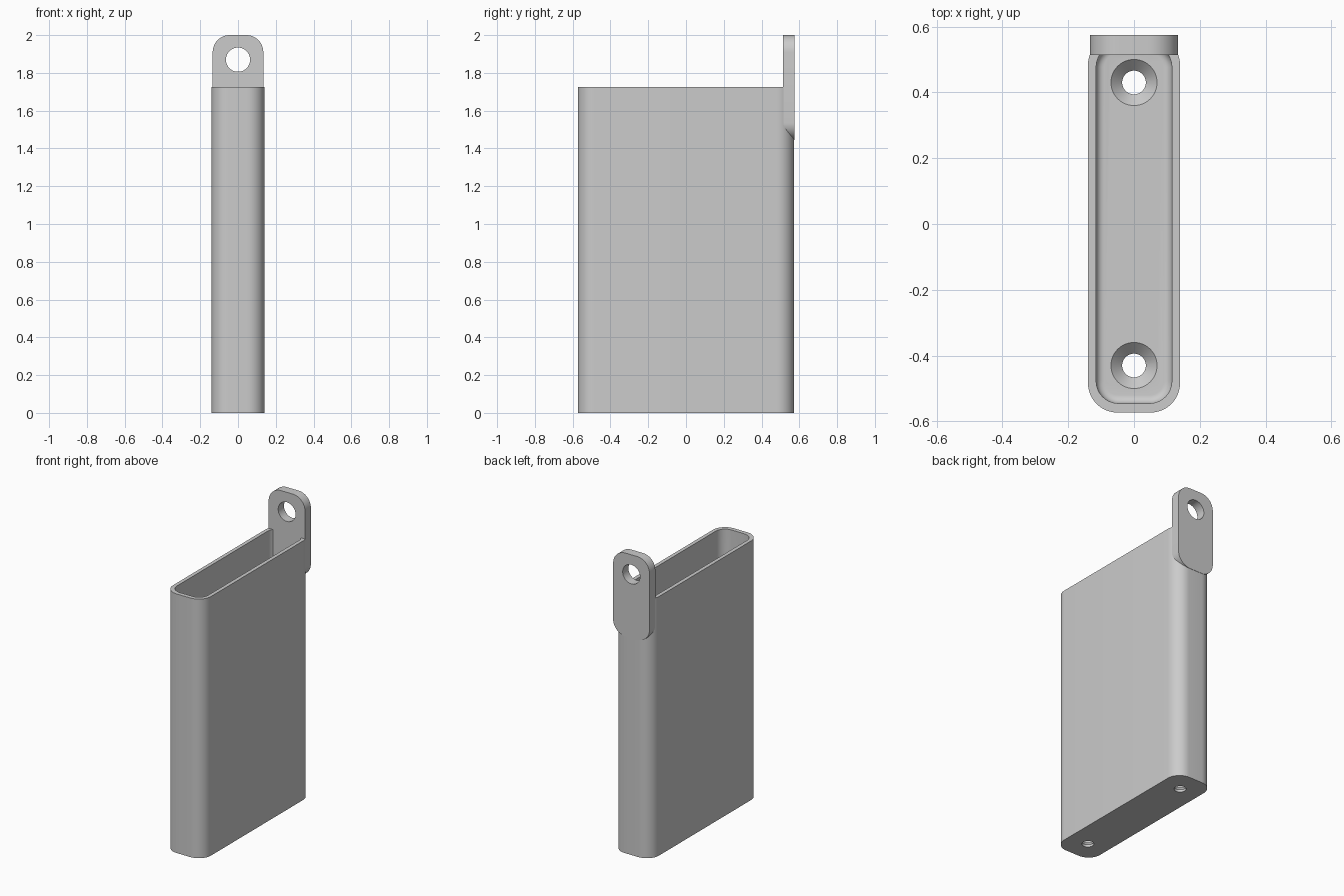
import bpy
import bmesh
from math import sin, cos, pi, radians
from mathutils import Matrix

if "Cube" in bpy.data.objects:
    bpy.data.objects.remove(bpy.data.objects["Cube"])

grey = bpy.data.materials.new("light grey")
grey.use_nodes = True
grey.diffuse_color = (0.6, 0.6, 0.6, 1)
grey.node_tree.nodes["Principled BSDF"].inputs["Base Color"].default_value = (0.6, 0.6, 0.6, 1)


def rounded_rect(hx, hy, r, steps=12):
    """Outline of a rectangle with rounded corners."""
    pts = []
    for i, (sx, sy) in enumerate([(1, 1), (-1, 1), (-1, -1), (1, -1)]):
        for k in range(steps + 1):
            a = (i + k / steps) * pi / 2
            pts.append((sx * (hx - r) + r * cos(a), sy * (hy - r) + r * sin(a)))
    return pts


def circle(r, n=48):
    return [(r * cos(2 * pi * i / n), r * sin(2 * pi * i / n)) for i in range(n)]


def loft(name, sections, matrix=Matrix()):
    """Closed solid through (outline, height) sections."""
    bm = bmesh.new()
    rings = [[bm.verts.new((x, y, z)) for x, y in pts] for pts, z in sections]
    n = len(rings[0])
    for low, high in zip(rings, rings[1:]):
        for i in range(n):
            j = (i + 1) % n
            bm.faces.new((low[i], low[j], high[j], high[i]))
    bm.faces.new(rings[0][::-1])
    bm.faces.new(rings[-1])
    bm.transform(matrix)
    bmesh.ops.recalc_face_normals(bm, faces=bm.faces)
    mesh = bpy.data.meshes.new(name)
    bm.to_mesh(mesh)
    bm.free()
    mesh.materials.append(grey)
    obj = bpy.data.objects.new(name, mesh)
    bpy.context.collection.objects.link(obj)
    return obj


def select(obj):
    bpy.ops.object.select_all(action="DESELECT")
    obj.select_set(True)
    bpy.context.view_layer.objects.active = obj


def cut(obj, cutter):
    mod = obj.modifiers.new("cut", "BOOLEAN")
    mod.operation = "DIFFERENCE"
    mod.solver = "EXACT"
    mod.object = cutter
    select(obj)
    bpy.ops.object.modifier_apply(modifier=mod.name)
    bpy.data.objects.remove(cutter)


HEIGHT, FLOOR, FILLET = 1.725, 0.05, 0.025

# Tall open holder
outline = rounded_rect(0.14, 0.573, 0.09)
holder = loft("holder_body", [(outline, 0), (outline, HEIGHT)])

# Cavity with a rounded floor edge
sections = []
for k in range(7):
    a = k / 6 * pi / 2
    inset = FILLET * (1 - sin(a))
    sections.append((rounded_rect(0.115 - inset, 0.545 - inset, 0.068 - inset),
                     FLOOR + FILLET * (1 - cos(a))))
sections.append((rounded_rect(0.115, 0.545, 0.068), HEIGHT + 0.1))
cut(holder, loft("cavity_cutter", sections))

# Countersunk screw holes in the floor
for y in (-0.43, 0.43):
    profile = [(0.036, -0.05), (0.036, FLOOR - 0.034), (0.07, FLOOR), (0.07, FLOOR + 0.02)]
    cut(holder, loft("screw_cutter", [(circle(r), z) for r, z in profile],
                     Matrix.Translation((0, y, 0))))

# Hanging tab on the back wall, with a round hole
upright = Matrix.Rotation(radians(90), 4, "X")
outline = rounded_rect(0.134, 0.277, 0.09)
tab = loft("hanging_tab", [(outline, 0), (outline, 0.061)],
           Matrix.Translation((0, 0.575, 1.723)) @ upright)
cut(tab, loft("tab_hole_cutter", [(circle(0.064), -0.1), (circle(0.064), 0.2)],
              Matrix.Translation((0, 0.575, 1.87)) @ upright))

for obj in (holder, tab):
    select(obj)
    bpy.ops.object.shade_smooth_by_angle(angle=radians(30))
